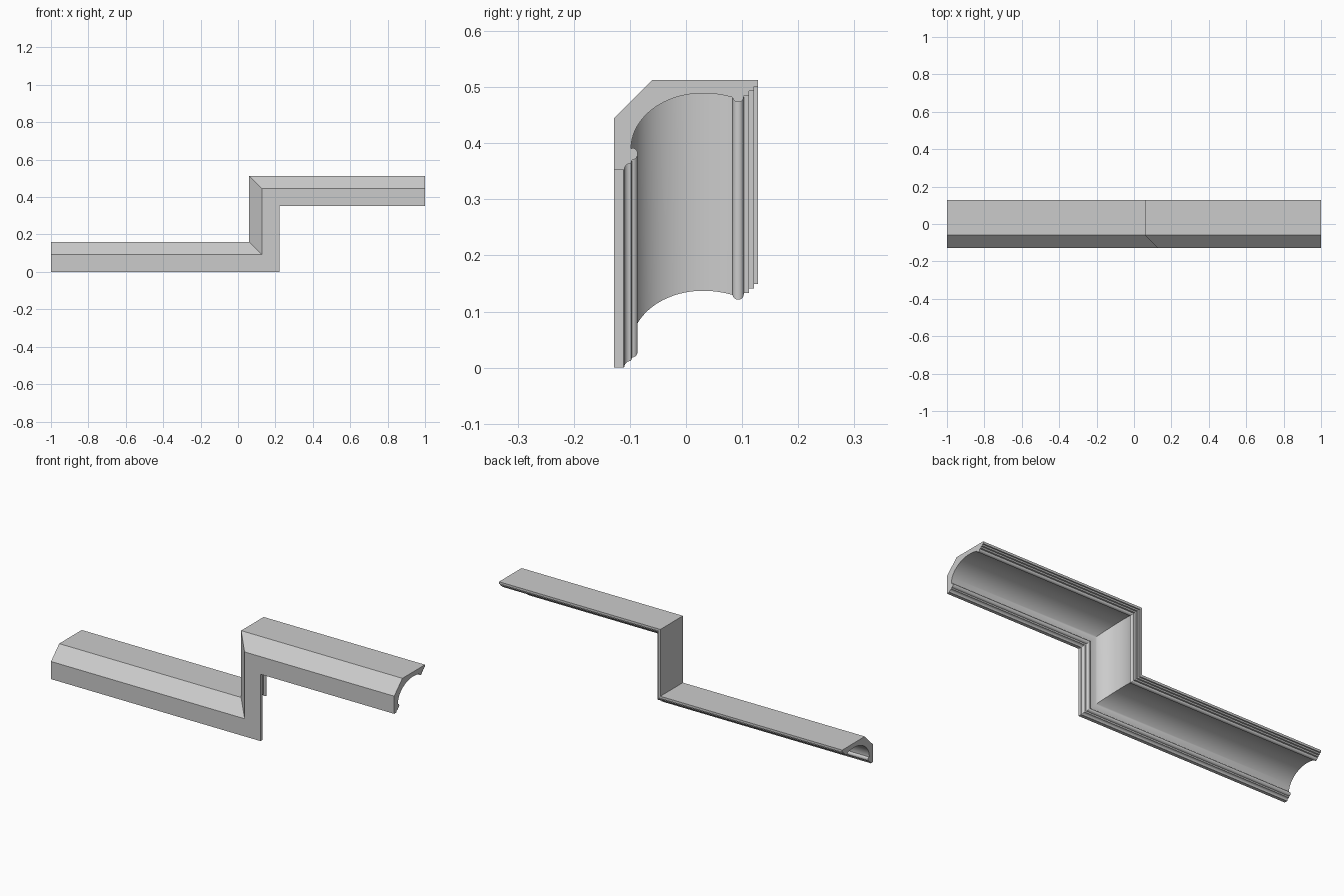
import bpy, bmesh
from math import sin, cos, radians

if "Cube" in bpy.data.objects:
    bpy.data.objects.remove(bpy.data.objects["Cube"])


def arc(cy, ch, ry, rh, a0, a1, n):
    """Points on an elliptical arc, angles in degrees."""
    return [(cy + ry * cos(radians(a0 + (a1 - a0) * i / n)),
             ch + rh * sin(radians(a0 + (a1 - a0) * i / n))) for i in range(n + 1)]


RISE, CORNER = 0.352, 0.221

# Cross-section (y, height): chamfered outer face, then the moulded underside
profile = [(-0.128, 0), (-0.128, 0.093), (-0.06, 0.161), (0.128, 0.161)]
# small steps along the back edge
profile += [(0.128, 0.149), (0.121, 0.149), (0.121, 0.141), (0.112, 0.141),
            (0.112, 0.133), (0.103, 0.133)]
# back bead
profile += arc(0.093, 0.131, 0.010, 0.010, 0, -180, 12)
# large cove, in two tangent elliptical parts
profile += arc(0.03, 0.038, 0.14, 0.099, 68, 90, 6)
profile += arc(0.03, 0.038, 0.128, 0.099, 90, 180, 24)[1:]
# front bead, fillet and small quarter cove
profile += arc(-0.097, 0.029, 0.011, 0.011, 80, -85, 12)
profile += [(-0.098, 0.012)]
profile += arc(-0.098, 0.001, 0.012, 0.011, 95, 180, 6)
profile += [(-0.111, 0)]

# Sweep through two mitred corners
bm = bmesh.new()
rings = []
for station in range(4):
    ring = []
    for y, h in profile:
        x = (-1, CORNER - h, CORNER - h, 1)[station]
        z = h + (RISE if station > 1 else 0)
        ring.append(bm.verts.new((x, y, z)))
    rings.append(ring)
n = len(profile)
for a, b in zip(rings, rings[1:]):
    for i in range(n):
        j = (i + 1) % n
        bm.faces.new((a[i], a[j], b[j], b[i]))
# end caps
bm.faces.new(rings[0])
bm.faces.new(rings[-1])
bmesh.ops.recalc_face_normals(bm, faces=bm.faces)

mesh = bpy.data.meshes.new("stepped_moulding")
bm.to_mesh(mesh)
bm.free()
obj = bpy.data.objects.new("stepped_moulding", mesh)
bpy.context.collection.objects.link(obj)
bpy.context.view_layer.objects.active = obj
obj.select_set(True)
bpy.ops.object.shade_smooth_by_angle(angle=radians(30))
